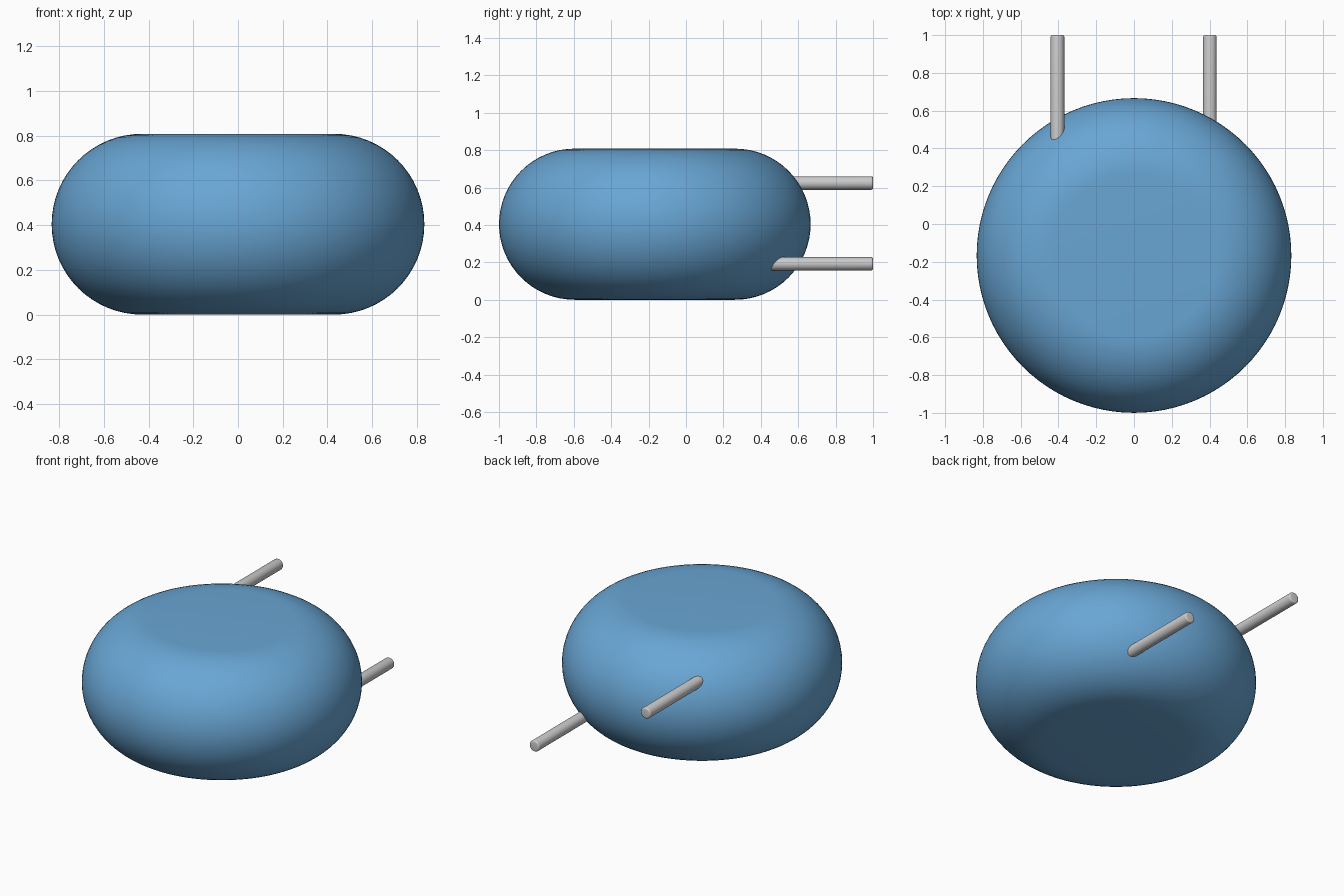
import bpy, bmesh
from math import sin, cos, pi
from mathutils import Matrix

if "Cube" in bpy.data.objects:
    bpy.data.objects.remove(bpy.data.objects["Cube"])


def lathe(name, profile, segments, matrix, angle):
    """Spin an (radius, height) profile around its axis into a closed solid."""
    bm = bmesh.new()
    verts = [bm.verts.new((r, 0, h)) for r, h in profile]
    edges = [bm.edges.new(pair) for pair in zip(verts, verts[1:])]
    bmesh.ops.spin(bm, geom=verts + edges, cent=(0, 0, 0), axis=(0, 0, 1),
                   angle=2 * pi, steps=segments, use_duplicate=False)
    bmesh.ops.remove_doubles(bm, verts=bm.verts, dist=1e-5)
    bmesh.ops.recalc_face_normals(bm, faces=bm.faces)
    bm.transform(matrix)
    mesh = bpy.data.meshes.new(name)
    bm.to_mesh(mesh)
    bm.free()
    obj = bpy.data.objects.new(name, mesh)
    bpy.context.collection.objects.link(obj)
    bpy.ops.object.select_all(action='DESELECT')
    obj.select_set(True)
    bpy.context.view_layer.objects.active = obj
    bpy.ops.object.shade_smooth_by_angle(angle=angle)
    return obj


# Round tank body: flat top and bottom with a fully rounded rim
R, H, CY = 0.833, 0.808, -0.1667
r = H / 2
rim = [(R - r + r * cos(a), r + r * sin(a))
       for a in [-pi / 2 + pi * i / 32 for i in range(33)]]
body = lathe("tank_body", [(0, 0)] + rim + [(0, H)], 96,
             Matrix.Translation((0, CY, 0)), pi / 6)
blue = bpy.data.materials.new("blue_paint")
blue.diffuse_color = (0.14, 0.38, 0.66, 1)
blue.use_nodes = True
blue.node_tree.nodes["Principled BSDF"].inputs["Base Color"].default_value = blue.diffuse_color
body.data.materials.append(blue)

# Two pipes out of the back, with softly rounded outer ends
PR, START, END, B = 0.036, 0.4, 1.0, 0.01
tip = [(PR - B + B * cos(a), END - START - B + B * sin(a))
       for a in [pi / 2 * i / 4 for i in range(5)]]
for name, x, z in (("upper_pipe", -0.405, 0.624), ("lower_pipe", 0.402, 0.192)):
    lathe(name, [(0, 0), (PR, 0)] + tip + [(0, END - START)], 32,
          Matrix.Translation((x, START, z)) @ Matrix.Rotation(-pi / 2, 4, 'X'),
          pi / 6)
